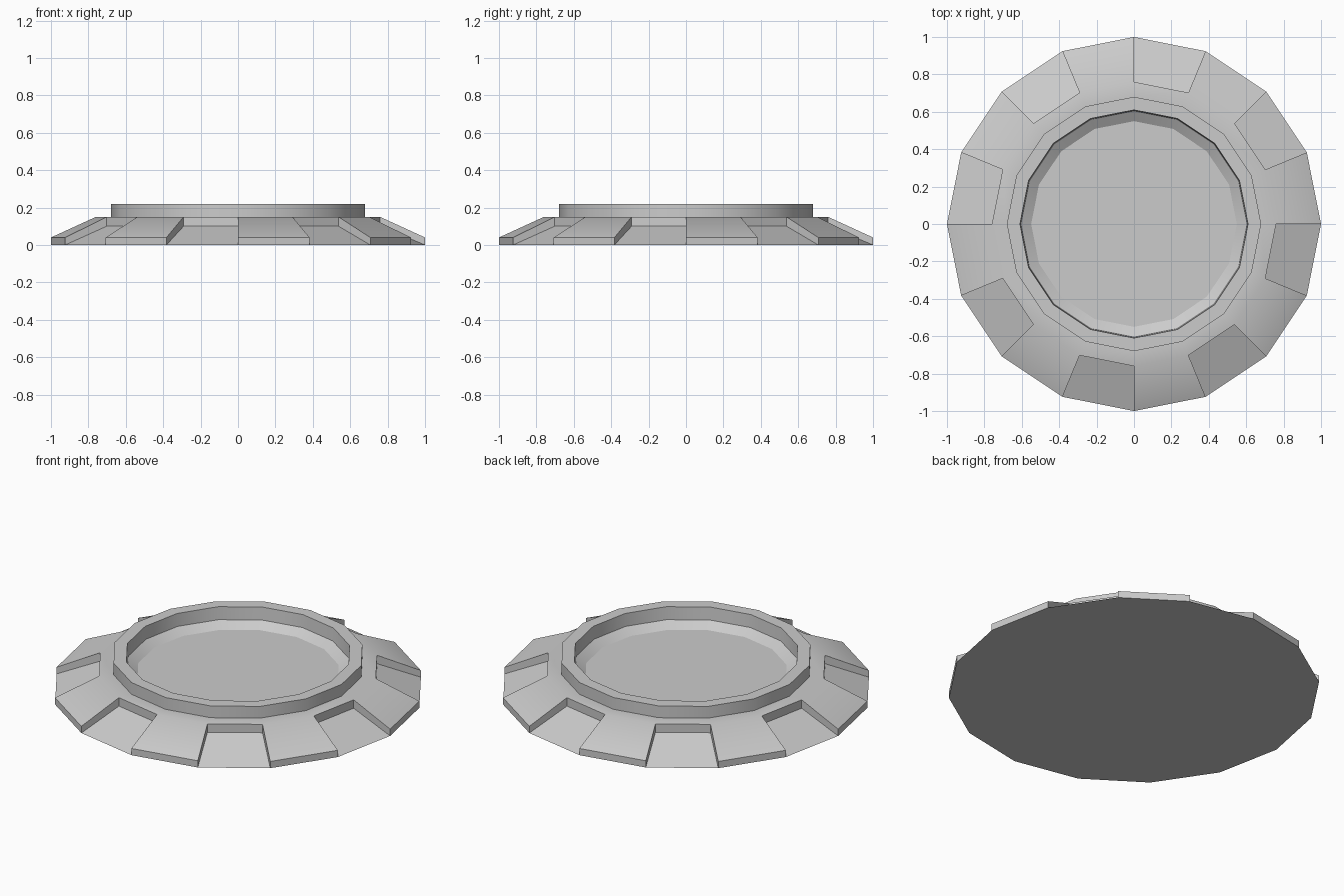
import bpy, bmesh
from math import cos, sin, tau, radians

if "Cube" in bpy.data.objects:
    bpy.data.objects.remove(bpy.data.objects["Cube"])

N = 16


def pt(k, r, z):
    a = tau * k / N
    return (r * cos(a), r * sin(a), z)


def finish(bm, name):
    bmesh.ops.remove_doubles(bm, verts=bm.verts, dist=1e-4)
    bmesh.ops.recalc_face_normals(bm, faces=bm.faces)
    mesh = bpy.data.meshes.new(name)
    bm.to_mesh(mesh)
    bm.free()
    obj = bpy.data.objects.new(name, mesh)
    bpy.context.collection.objects.link(obj)
    bpy.ops.object.select_all(action='DESELECT')
    obj.select_set(True)
    bpy.context.view_layer.objects.active = obj
    bpy.ops.object.shade_smooth_by_angle(angle=radians(30))


def face(bm, pts):
    bm.faces.new([bm.verts.new(p) for p in pts])


def strip(bm, k, profile):
    # one sector of a revolved (radius, z) profile
    for (r0, z0), (r1, z1) in zip(profile, profile[1:]):
        face(bm, [pt(k, r0, z0), pt(k + 1, r0, z0), pt(k + 1, r1, z1), pt(k, r1, z1)])


# Sloped skirt: raised and notched sectors alternate
raised = [(1, 0), (1, 0.04), (0.76, 0.15), (0.68, 0.15)]
notched = [(1, 0), (0.76, 0.10), (0.76, 0.15), (0.68, 0.15)]
bm = bmesh.new()
for k in range(N):
    strip(bm, k, notched if k % 2 else raised)
    # radial side wall of the notch
    face(bm, [pt(k, 1, 0), pt(k, 1, 0.04), pt(k, 0.76, 0.15), pt(k, 0.76, 0.10)])
face(bm, [pt(k, 1, 0) for k in range(N)])
finish(bm, "notched_skirt")

# Raised rim with a sunken dish inside
bm = bmesh.new()
rim = [(0.68, 0.15), (0.68, 0.22), (0.61, 0.22), (0.605, 0.145), (0.55, 0.11)]
for k in range(N):
    strip(bm, k, rim)
face(bm, [pt(k, 0.55, 0.11) for k in range(N)])
finish(bm, "rim_and_dish")
